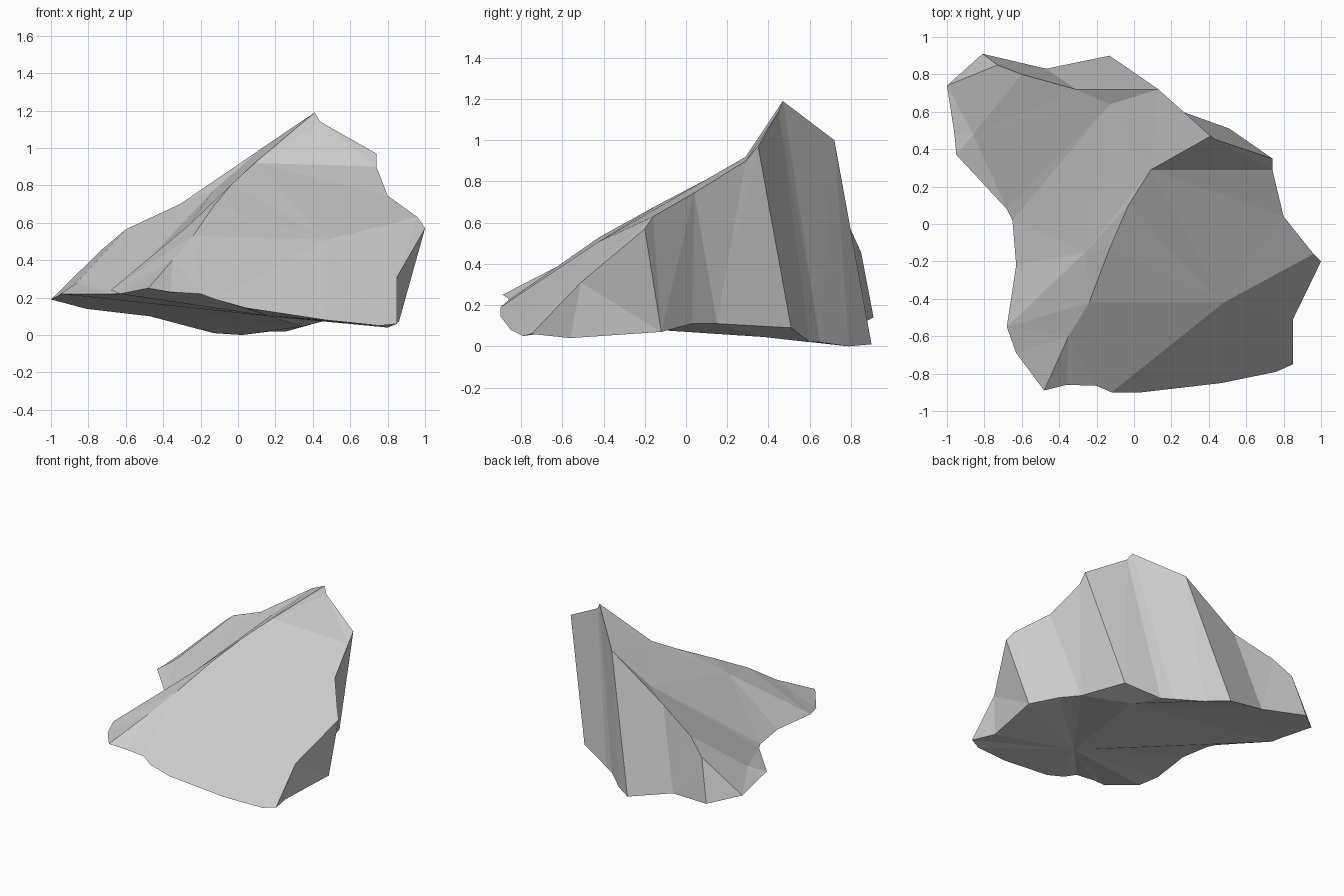
import bpy
import bmesh

if "Cube" in bpy.data.objects:
    bpy.data.objects.remove(bpy.data.objects["Cube"])

# Outline of the underside, one polyline per side (corners are shared)
front = [(-.48, -.89, .25), (-.36, -.86, .23), (-.20, -.865, .22), (-.12, -.90, .19),
         (.04, -.90, .145), (.47, -.85, .08), (.76, -.79, .05), (.85, -.75, .06)]
right = [front[-1], (.80, -.56, .04), (.86, -.12, .07), (.71, .03, .11),
         (.61, .15, .11), (.51, .51, .09)]
back = [right[-1], (.26, .60, .02), (.18, .65, .02), (.02, .79, 0),
        (-.13, .90, .01), (-.47, .83, .10), (-.81, .91, .14)]
left = [back[-1], (-1, .74, .19), (-.96, .48, .21), (-.95, .37, .22), (-.68, .08, .22),
        (-.65, .02, .22), (-.63, -.22, .235), (-.68, -.55, .24), (-.63, -.69, .22), front[0]]

# Upper edges of the cliff walls, and the crest running up to the peak
peak = (.41, .47, 1.19)
rim_right = [front[-1], (.85, -.51, .31), (1, -.20, .57), (.96, -.16, .63),
             (.80, .04, .745), (.74, .29, .90), (.74, .35, .97)]
rim_back = [rim_right[-1], (.44, .45, 1.14), peak, (.13, .72, 1.0), (-.31, .72, .70),
            (-.60, .80, .565), (-.73, .85, .455), back[-1]]
crest = [front[0], (-.35, -.60, .40), (-.24, -.42, .53), (-.13, -.13, .69),
         (-.03, .10, .81), (.09, .29, .92), peak]

# Single points inside the slopes and the underside
slope_mid = (.48, -.42, .51)
spur, gully, shelf = (-.26, -.15, .59), (-.13, .64, .775), (-.86, .48, .28)
under_back, under_front = (.34, .38, .045), (.17, -.45, .10)

bm = bmesh.new()
cache = {}


def patch(*points):
    """One facet from a ring of points; repeated corners are dropped."""
    ring = list(dict.fromkeys(points))
    for p in ring:
        if p not in cache:
            cache[p] = bm.verts.new(p)
    bm.faces.new([cache[p] for p in ring])


def wall(rim, base, bays):
    for a, b, c, d in bays:
        patch(*rim[a:b + 1], *reversed(base[c:d + 1]))


def fan(centre, line):
    for p, q in zip(line, line[1:]):
        patch(centre, p, q)


# Cliff walls
wall(rim_right, right, [(0, 1, 0, 1), (1, 2, 1, 2), (2, 4, 2, 4), (4, 6, 4, 5)])
wall(rim_back, back, [(0, 1, 0, 2), (1, 2, 2, 2), (2, 3, 2, 4), (3, 4, 4, 5), (4, 7, 5, 6)])

# Front slope
patch(*crest[5:], rim_back[1], rim_right[6], rim_right[5])
patch(*crest[2:6], rim_right[5], rim_right[4], rim_right[3], slope_mid)
patch(front[0], front[1], crest[1])
patch(crest[1], *front[1:4], slope_mid, crest[2])
patch(*front[3:], *rim_right[1:4], slope_mid)

# Left slope
patch(*crest[:3], spur, *left[7:9])
fan(spur, left[5:8])
patch(*crest[2:6], spur)
patch(crest[5], peak, rim_back[3], gully)
patch(crest[5], gully, left[5], spur)
patch(gully, shelf, *left[3:6])
patch(gully, *rim_back[3:5])
patch(gully, *rim_back[4:7], left[1], shelf)
patch(shelf, *left[1:4])
patch(rim_back[6], *left[:2])

# Underside
fan(under_front, left[3:] + front[1:] + right[1:5])
fan(under_back, right[4:] + back[1:] + left[1:4])
patch(under_back, under_front, right[4])
patch(under_back, under_front, left[3])

bmesh.ops.triangulate(bm, faces=bm.faces[:])
bmesh.ops.recalc_face_normals(bm, faces=bm.faces[:])
mesh = bpy.data.meshes.new("rock")
bm.to_mesh(mesh)
bm.free()
bpy.context.collection.objects.link(bpy.data.objects.new("rock", mesh))
